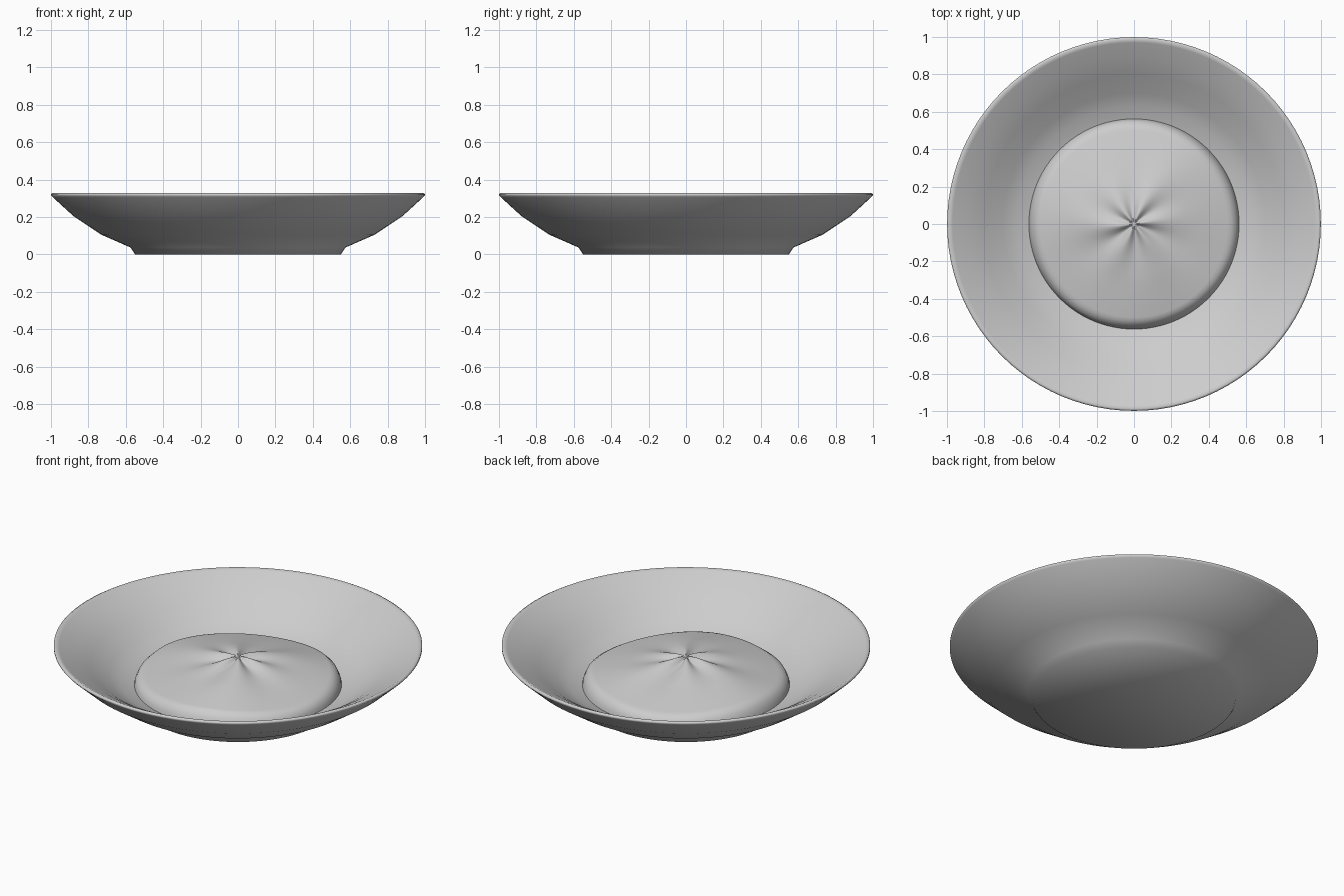
import bpy, bmesh, math

if "Cube" in bpy.data.objects:
    bpy.data.objects.remove(bpy.data.objects["Cube"])

SEGS = 96


def material(name, rgb):
    m = bpy.data.materials.new(name)
    m.diffuse_color = (*rgb, 1.0)
    m.use_nodes = True
    m.node_tree.nodes["Principled BSDF"].inputs["Base Color"].default_value = m.diffuse_color
    return m


def lathe(name, profile, mat, height=None, angle=80):
    """Spin (radius, z) points about z; radius 0 makes a pole."""
    bm = bmesh.new()
    rings = []
    for r, z in profile:
        if r == 0:
            rings.append([bm.verts.new((0, 0, z))] * SEGS)
            continue
        ring = []
        for i in range(SEGS):
            a = 2 * math.pi * i / SEGS
            dz = height(r, a) if height else 0
            ring.append(bm.verts.new((r * math.cos(a), r * math.sin(a), z + dz)))
        rings.append(ring)
    for lo, hi in zip(rings, rings[1:]):
        for i in range(SEGS):
            j = (i + 1) % SEGS
            quad = [lo[i], lo[j], hi[j], hi[i]]
            bm.faces.new(list(dict.fromkeys(quad)))
    bmesh.ops.recalc_face_normals(bm, faces=bm.faces)
    # Open profiles: make sure the first (bottom) faces point down
    bm.faces.ensure_lookup_table()
    if profile[0] == (0, 0) and bm.faces[0].normal.z > 0:
        bmesh.ops.reverse_faces(bm, faces=bm.faces)
    mesh = bpy.data.meshes.new(name)
    bm.to_mesh(mesh)
    bm.free()
    mesh.materials.append(mat)
    obj = bpy.data.objects.new(name, mesh)
    bpy.context.collection.objects.link(obj)
    bpy.context.view_layer.objects.active = obj
    obj.select_set(True)
    bpy.ops.object.shade_smooth_by_angle(angle=math.radians(angle))
    obj.select_set(False)
    return obj


grey = material("plain grey", (0.61, 0.61, 0.61))

# Bowl: foot, flared outer wall, rolled rim, thick inner wall tucked under the filling
lathe("bowl", [
    (0, 0), (0.55, 0), (0.575, 0.037), (0.73, 0.105), (0.88, 0.205),
    (0.992, 0.307), (0.999, 0.315), (0.999, 0.323), (0.988, 0.329), (0.97, 0.32),
    (0.88, 0.272), (0.8, 0.222), (0.7, 0.15), (0.63, 0.112), (0.55, 0.085),
], grey)


# Gathered top: sharp pleats near the middle, broad soft waves further out
def pleats(r, a):
    swirl = a + 0.5 * r
    fine = 0.012 * (r / 0.09) * math.exp(1 - r / 0.09) * math.sin(6 * swirl + 0.6)
    broad = 0.009 * min(r / 0.3, 1) * math.sin(3 * a - 0.9)
    fade = max(0.0, min(1.0, (0.56 - r) / 0.04))
    return (fine + broad) * fade


# Puffed filling: steep rounded edge rising to a pinched centre
dome = [(0.563, 0.085), (0.558, 0.108), (0.545, 0.136), (0.52, 0.156)]
for k in range(1, 25):
    r = 0.52 * (1 - k / 25)
    dome.append((r, 0.156 + 0.1 * (1 - (r / 0.52) ** 1.25)))
dome.append((0, 0.245))
lathe("filling", dome, grey, pleats)
